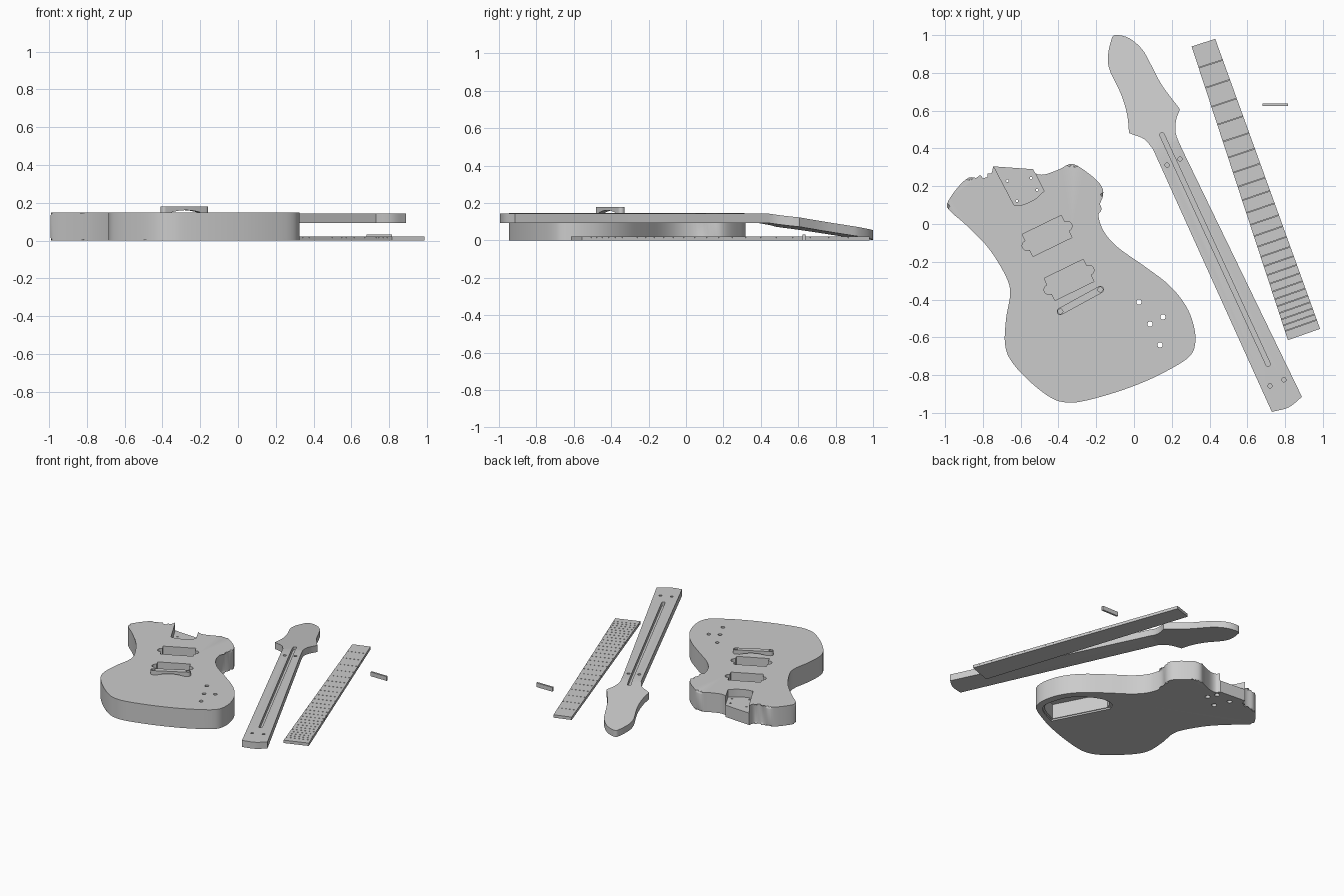
import bpy, bmesh, math
from mathutils import Vector

if "Cube" in bpy.data.objects:
    bpy.data.objects.remove(bpy.data.objects["Cube"])

grey = bpy.data.materials.new("plain_grey")
grey.diffuse_color = (0.6, 0.6, 0.6, 1)
grey.use_nodes = True
grey.node_tree.nodes["Principled BSDF"].inputs["Base Color"].default_value = grey.diffuse_color


def make(name, bm):
    bmesh.ops.recalc_face_normals(bm, faces=bm.faces[:])
    me = bpy.data.meshes.new(name)
    bm.to_mesh(me)
    bm.free()
    ob = bpy.data.objects.new(name, me)
    bpy.context.collection.objects.link(ob)
    me.materials.append(grey)
    return ob


def curve(pts, n=5):
    """Smooth open curve through the points."""
    p = [Vector(q) for q in pts]
    p = [2 * p[0] - p[1]] + p + [2 * p[-1] - p[-2]]
    out = []
    for a, b, c, d in zip(p, p[1:], p[2:], p[3:]):
        for i in range(n):
            t = i / n
            out.append(0.5 * (2 * b + (c - a) * t + (2 * a - 5 * b + 4 * c - d) * t * t
                              + (3 * b - a - 3 * c + d) * t ** 3))
    return out + [p[-2]]


def prism_bm(pts, z0, z1):
    bm = bmesh.new()
    lo = [bm.verts.new((p[0], p[1], z0)) for p in pts]
    hi = [bm.verts.new((p[0], p[1], z1)) for p in pts]
    bm.faces.new(lo)
    bm.faces.new(hi)
    for i in range(len(pts)):
        j = (i + 1) % len(pts)
        bm.faces.new((lo[i], lo[j], hi[j], hi[i]))
    return bm


def prism(name, pts, z0, z1):
    return make(name, prism_bm(pts, z0, z1))


def circle(c, r, n=24):
    return [(c[0] + r * math.cos(2 * math.pi * i / n), c[1] + r * math.sin(2 * math.pi * i / n))
            for i in range(n)]


def stadium(a, b, r, n=10):
    """Slot outline with round ends from a to b."""
    a, b = Vector(a), Vector(b)
    ang = math.atan2(b.y - a.y, b.x - a.x)
    out = []
    for c, s in ((b, ang - math.pi / 2), (a, ang + math.pi / 2)):
        out += [(c.x + r * math.cos(s + math.pi * i / n), c.y + r * math.sin(s + math.pi * i / n))
                for i in range(n + 1)]
    return out


def cut(ob, cutter):
    m = ob.modifiers.new("cut", 'BOOLEAN')
    m.operation, m.solver, m.object = 'DIFFERENCE', 'EXACT', cutter
    bpy.context.view_layer.objects.active = ob
    bpy.ops.object.modifier_apply(modifier=m.name)
    bpy.data.objects.remove(cutter, do_unlink=True)


def cut_prism(ob, pts, z0, z1):
    cut(ob, prism("cutter", pts, z0, z1))


def smooth(ob):
    bpy.ops.object.select_all(action='DESELECT')
    ob.select_set(True)
    bpy.context.view_layer.objects.active = ob
    bpy.ops.object.shade_smooth_by_angle(angle=math.radians(25))


# Body: outline slab with rounded rims
TOP = 0.148
outline = curve([(-.535, .29), (-.515, .265), (-.47, .263), (-.395, .29), (-.328, .318), (-.25, .275),
                 (-.18, .212), (-.163, .155), (-.19, .07), (-.165, -.03), (-.09, -.12), (.053, -.222),
                 (.185, -.323), (.275, -.434), (.318, -.545), (.323, -.64), (.29, -.705), (.185, -.772),
                 (.053, -.836), (-.106, -.894), (-.265, -.937), (-.355, -.945), (-.44, -.92),
                 (-.556, -.83), (-.65, -.725), (-.683, -.635), (-.677, -.5), (-.656, -.37),
                 (-.677, -.28), (-.767, -.132), (-.884, -.01), (-.975, .07), (-.988, .11), (-.94, .185),
                 (-.875, .245), (-.81, .24), (-.76, .26), (-.745, .305)])
bm = prism_bm(outline, 0, TOP)
corners = [outline[0], outline[-1]]
rim = []
for e in bm.edges:
    a, b = e.verts
    mid = ((a.co + b.co) / 2).xy
    if abs(a.co.z - b.co.z) < 1e-5 and e.calc_length() < 0.15 and min((mid - c).length for c in corners) > 0.05:
        rim.append(e)
bmesh.ops.bevel(bm, geom=rim, offset=0.016, segments=3, profile=0.5, affect='EDGES', clamp_overlap=False)
body = make("body", bm)

# Neck pocket with bolt holes, countersunk at the back
pocket = [(-.766, .35), (-.635, .10)] + curve([(-.63, .097), (-.58, .105), (-.52, .135), (-.476, .175)], 4) \
    + [(-.56, .34)]
cut_prism(body, pocket, 0.09, 0.2)
for c in ((-.67, .228), (-.545, .243), (-.513, .18), (-.62, .122)):
    cut_prism(body, circle(c, 0.007, 12), -0.1, 0.2)
    cut_prism(body, circle(c, 0.018), -0.1, 0.03)

# Pickup cavities with rounded ears
u = Vector((math.cos(math.radians(26)), math.sin(math.radians(26))))
v = Vector((-u.y, u.x))
for c in (Vector((-.46, -.063)), Vector((-.344, -.296))):
    cut_prism(body, [c + u * a + v * b for a, b in ((-.115, -.065), (.115, -.065), (.115, .065), (-.115, .065))],
              0.075, 0.2)
    for s in (-1, 1):
        cut_prism(body, stadium(c + u * s * .09, c + u * s * .118, .026), 0.076, 0.2)

# Control cavity with cover ledge, and control holes
cavity = curve([(-.09, -.39), (-.06, -.335), (.02, -.325), (.12, -.37), (.21, -.45), (.255, -.56), (.26, -.64),
                (.21, -.70), (.1, -.755)], 4)
mid = Vector((.1, -.55))
cut_prism(body, cavity, -0.1, 0.125)
cut_prism(body, [mid + (p - mid) * 1.07 for p in cavity], -0.1, 0.012)
for c in ((.026, -.413), (.153, -.492), (.085, -.53), (.138, -.64)):
    cut_prism(body, circle(c, 0.014), 0.1, 0.2)
smooth(body)

# Bridge: round-ended bar, arched beneath, with stud recesses
a, b = Vector((-.39, -.463)), Vector((-.178, -.347))
bridge = prism("bridge", stadium(a, b, 0.019, 14), 0.146, 0.18)
c, d = (a + b) / 2, (b - a).normalized()
bm = bmesh.new()
bmesh.ops.create_cone(bm, cap_ends=True, segments=128, radius1=0.34, radius2=0.34, depth=0.2)
bmesh.ops.rotate(bm, verts=bm.verts, matrix=Vector((0, 0, 1)).rotation_difference(
    Vector((-d.y, d.x, 0))).to_matrix())
bmesh.ops.translate(bm, verts=bm.verts, vec=(c.x, c.y, 0.161 - 0.34))
cut(bridge, make("cutter", bm))
for p in (a, b):
    cut_prism(bridge, circle(p, 0.013), 0.165, 0.2)
smooth(bridge)

# Neck: flat blade with the headstock tilted back
p0, axis = Vector((.177, .397)), Vector((-.425, .905)).normalized()
head = curve([(-.026, .481), (-.037, .582), (-.069, .688), (-.127, .81), (-.138, .884), (-.122, .968),
              (-.10, 1.0), (-.026, .984), (.042, .926), (.08, .862), (.148, .735), (.243, .608)])
right = curve([(.243, .608), (.222, .545), (.222, .476), (.254, .397)])
heel = curve([(.889, -.915), (.82, -.97), (.73, -.995)])
left = curve([(.1, .397), (.053, .45), (-.026, .481)])
bm = prism_bm(head + right[1:] + heel + left[:-1], 0.093, 0.143)
bmesh.ops.bisect_plane(bm, geom=bm.verts[:] + bm.edges[:] + bm.faces[:], plane_co=(*(p0 + axis * .02), 0),
                       plane_no=(*axis, 0))
for w in bm.verts:
    w.co.z -= 0.14 * max(0, (w.co.xy - p0).dot(axis) - 0.02)
neck = make("neck", bm)
# Truss rod channel and bolt holes
cut_prism(neck, stadium((.148, .472), (.71, -.742), 0.012), 0.112, 0.2)
for c in ((.175, .312), (.243, .344), (.72, -.857), (.794, -.825)):
    cut_prism(neck, circle(c, 0.011, 20), 0.105, 0.2)
smooth(neck)

# Fretboard: tapered strip with thin fret slots
H, W, LENGTH = 0.022, 0.0008, 1.633
profile = [(0, 0), (0, H)]
for n in range(1, 25):
    s = 2.11 * (1 - 2 ** (-n / 12)) / LENGTH
    profile += [(s - W, H), (s - W, H - .008), (s + W, H - .008), (s + W, H)]
profile += [(1, H), (1, 0)]
bm = bmesh.new()
sides = []
for p, q in (((.305, .94), (.815, -.615)), ((.43, .98), (.985, -.555))):
    p, q = Vector(p), Vector(q)
    sides.append([bm.verts.new((*p.lerp(q, s), z)) for s, z in profile])
    bm.faces.new(sides[-1])
for i in range(len(profile)):
    j = (i + 1) % len(profile)
    bm.faces.new((sides[0][i], sides[0][j], sides[1][j], sides[1][i]))
make("fretboard", bm)

# Nut
prism("nut", [(.68, .624), (.815, .624), (.815, .638), (.68, .638)], 0, 0.032)
